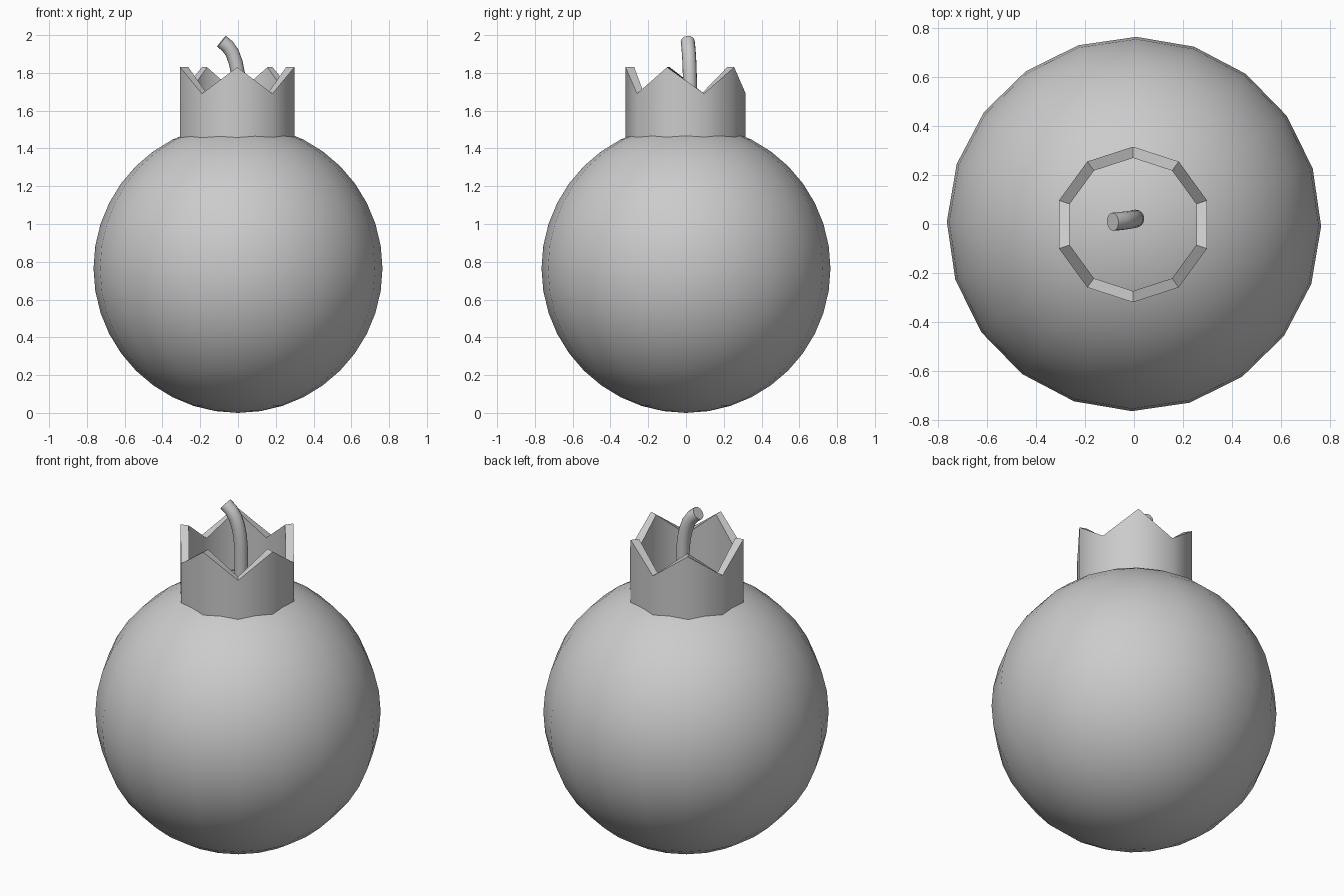
import bpy, bmesh, math
from mathutils import Vector

if "Cube" in bpy.data.objects:
    bpy.data.objects.remove(bpy.data.objects["Cube"], do_unlink=True)

# Single plain grey material
grey = bpy.data.materials.new("plain_grey")
grey.use_nodes = True
COLOUR = (0.6, 0.6, 0.6, 1.0)
grey.diffuse_color = COLOUR
grey.node_tree.nodes["Principled BSDF"].inputs["Base Color"].default_value = COLOUR


def finish(bm, name, angle):
    """Turn a bmesh into a smooth-shaded object with sharp edges kept."""
    bmesh.ops.recalc_face_normals(bm, faces=bm.faces[:])
    mesh = bpy.data.meshes.new(name)
    bm.to_mesh(mesh)
    bm.free()
    mesh.materials.append(grey)
    obj = bpy.data.objects.new(name, mesh)
    bpy.context.collection.objects.link(obj)
    bpy.ops.object.select_all(action='DESELECT')
    obj.select_set(True)
    bpy.context.view_layer.objects.active = obj
    bpy.ops.object.shade_smooth_by_angle(angle=math.radians(angle))
    return obj


# Round body
R = 0.765
bm = bmesh.new()
bmesh.ops.create_uvsphere(bm, u_segments=20, v_segments=20, radius=R)
body = finish(bm, "round_body", 40)
body.location.z = R
body.rotation_euler.z = math.radians(-0.7)

# Zigzag collar: ten-sided thick wall, every other corner raised to a point
SIDES, OUTER, INNER = 10, 0.318, 0.272
BASE, VALLEY, PEAK = 1.42, 1.69, 1.83
bm = bmesh.new()
columns = []
for i in range(SIDES):
    a = math.radians(-90 + i * 360 / SIDES)
    top = VALLEY if i % 2 else PEAK
    columns.append([
        bm.verts.new((r * math.cos(a) - 0.004, r * math.sin(a) - 0.002, z))
        for r, z in ((OUTER, BASE), (OUTER, top), (INNER, top), (INNER, BASE))])
for i in range(SIDES):
    c, d = columns[i], columns[(i + 1) % SIDES]
    for k in range(4):
        n = (k + 1) % 4
        bm.faces.new((c[k], d[k], d[n], c[n]))
finish(bm, "zigzag_collar", 40)

# Bent stem: a round section swept along a path leaning to one side
path = [Vector(p) for p in (
    (0.005, 0.022, 1.46), (0.005, 0.022, 1.72), (0.000, 0.020, 1.795),
    (-0.012, 0.018, 1.855), (-0.030, 0.015, 1.905),
    (-0.054, 0.012, 1.940), (-0.087, 0.009, 1.967))]
STEM_R, STEM_SIDES = 0.037, 16
bm = bmesh.new()
rings = []
for i, p in enumerate(path):
    tangent = (path[min(i + 1, len(path) - 1)] - path[max(i - 1, 0)]).normalized()
    u = Vector((0, 1, 0)).cross(tangent).normalized()
    v = tangent.cross(u)
    rings.append([
        bm.verts.new(p + STEM_R * (u * math.cos(t) + v * math.sin(t)))
        for t in (2 * math.pi * j / STEM_SIDES for j in range(STEM_SIDES))])
for a, b in zip(rings, rings[1:]):
    for j in range(STEM_SIDES):
        n = (j + 1) % STEM_SIDES
        bm.faces.new((a[j], a[n], b[n], b[j]))
bm.faces.new(rings[0])
bm.faces.new(rings[-1])
finish(bm, "bent_stem", 40)
